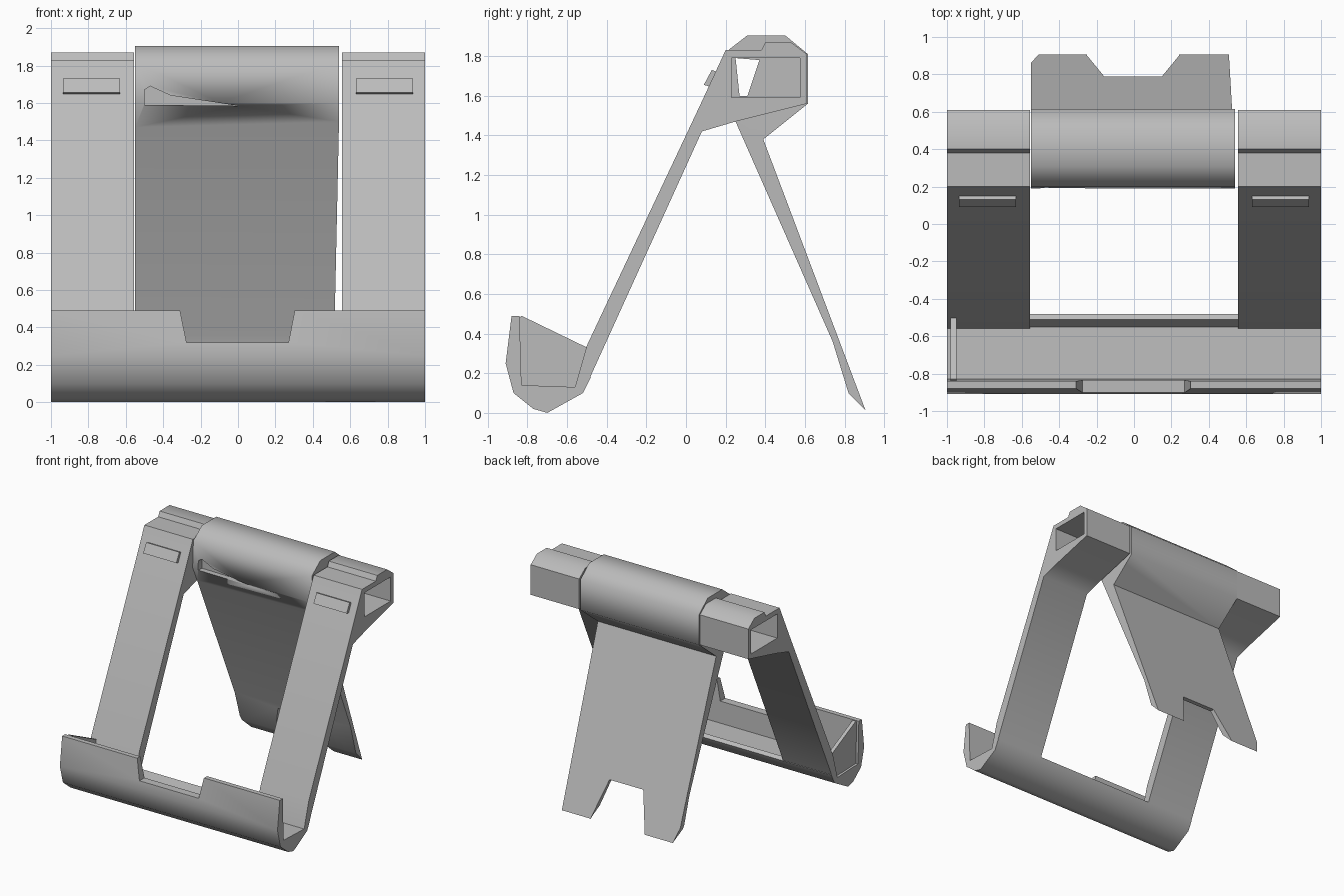
import bpy
import bmesh
import math
from mathutils import Vector

cube = bpy.data.objects.get("Cube")
if cube:
    bpy.data.objects.remove(cube, do_unlink=True)

grey = bpy.data.materials.new("plain grey")
grey.use_nodes = True
grey.diffuse_color = (0.5, 0.5, 0.5, 1)
grey.node_tree.nodes["Principled BSDF"].inputs["Base Color"].default_value = (0.5, 0.5, 0.5, 1)


def prism(name, outline, start, end, axis="x"):
    """Extrude a (y, z) outline along x, or an (x, z) outline along y."""
    def place(a, b, depth):
        return (depth, a, b) if axis == "x" else (a, depth, b)
    bm = bmesh.new()
    face = bm.faces.new([bm.verts.new(place(a, b, start)) for a, b in outline])
    new = bmesh.ops.extrude_face_region(bm, geom=[face])["geom"]
    shift = Vector(place(0, 0, end - start))
    bmesh.ops.translate(bm, vec=shift, verts=[v for v in new if isinstance(v, bmesh.types.BMVert)])
    bmesh.ops.recalc_face_normals(bm, faces=bm.faces)
    mesh = bpy.data.meshes.new(name)
    bm.to_mesh(mesh)
    bm.free()
    mesh.materials.append(grey)
    obj = bpy.data.objects.new(name, mesh)
    bpy.context.collection.objects.link(obj)
    return obj


def activate(obj):
    bpy.ops.object.select_all(action="DESELECT")
    obj.select_set(True)
    bpy.context.view_layer.objects.active = obj


def cut(target, outline, start, end, axis):
    """Subtract a prism from the target and discard the cutter."""
    cutter = prism("cutter", outline, start, end, axis)
    mod = target.modifiers.new("cut", "BOOLEAN")
    mod.operation = "DIFFERENCE"
    mod.solver = "EXACT"
    mod.object = cutter
    activate(target)
    bpy.ops.object.modifier_apply(modifier=mod.name)
    bpy.data.objects.remove(cutter, do_unlink=True)


def smooth(obj, angle):
    activate(obj)
    bpy.ops.object.shade_smooth_by_angle(angle=math.radians(angle))


def box(a0, a1, b0, b1):
    return [(a0, b0), (a1, b0), (a1, b1), (a0, b1)]


# Sloping front legs with hollow hinge sleeves at the top
leg_outline = [(-0.5, 0.34), (-0.56, 0.13), (-0.52, 0.1), (0.08, 1.42), (0.25, 1.47),
               (0.61, 1.56), (0.61, 1.81), (0.53, 1.87), (0.4, 1.87), (0.38, 1.83),
               (0.2, 1.83), (0.07, 1.55)]
bar_outline = [(0.09, 1.655), (0.13, 1.73), (0.16, 1.72), (0.14, 1.64)]
for side, sign in (("left", 1), ("right", -1)):
    leg = prism(side + "_leg", leg_outline, sign * 0.555, sign)
    cut(leg, box(0.23, 0.575, 1.59, 1.79), sign * 0.4, sign * 1.2, "x")
    smooth(leg, 52)
    prism(side + "_leg_bar", bar_outline, sign * 0.63, sign * 0.935)

# Central hinge barrel flowing into the rear prop
prop_outline = [(0.2, 1.82), (0.31, 1.905), (0.5, 1.905), (0.615, 1.81), (0.615, 1.56),
                (0.39, 1.38), (0.905, 0.015), (0.82, 0.1), (0.74, 0.36), (0.25, 1.47), (0.19, 1.6)]
prop = prism("rear_prop", prop_outline, -0.55, 0.54)
# Slot through the barrel, notch at the foot, tapered edge and clipped corner
cut(prop, [(0.25, 1.79), (0.37, 1.78), (0.31, 1.6), (0.27, 1.6)], -0.7, 0.7, "x")
cut(prop, [(-0.25, -0.1), (-0.25, 0.03), (-0.16, 0.32), (0.15, 0.32), (0.24, 0.03), (0.24, -0.1)],
    0.5, 1.1, "y")
cut(prop, [(0.54, 1.5), (0.505, -0.1), (0.7, -0.1), (0.7, 1.5)], -0.1, 1.1, "y")
cut(prop, [(-0.55, 0.13), (-0.5, -0.02), (-0.7, -0.02), (-0.7, 0.13)], 0.5, 1.1, "y")
# Wedge-shaped recess in the barrel front
cut(prop, [(-0.5, 1.59), (0, 1.585), (-0.36, 1.64), (-0.47, 1.69), (-0.5, 1.67)], 0.1, 0.24, "y")
smooth(prop, 72)

# Front tray with a notched lip
tray_outline = [(-0.88, 0.49), (-0.91, 0.25), (-0.87, 0.1), (-0.77, 0.02), (-0.7, 0),
                (-0.52, 0.1), (-0.48, 0.18), (-0.51, 0.2), (-0.55, 0.13), (-0.83, 0.14), (-0.84, 0.49)]
tray = prism("front_tray", tray_outline, -1, 1)
cut(tray, [(-0.31, 0.6), (-0.31, 0.49), (-0.275, 0.32), (0.27, 0.32), (0.305, 0.5), (0.305, 0.6)],
    -1.1, -0.75, "y")
smooth(tray, 50)

# Thin inner end wall of the tray
prism("tray_end_wall", [(-0.83, 0.49), (-0.5, 0.33), (-0.55, 0.12), (-0.84, 0.12), (-0.85, 0.47)],
      -0.98, -0.95)
